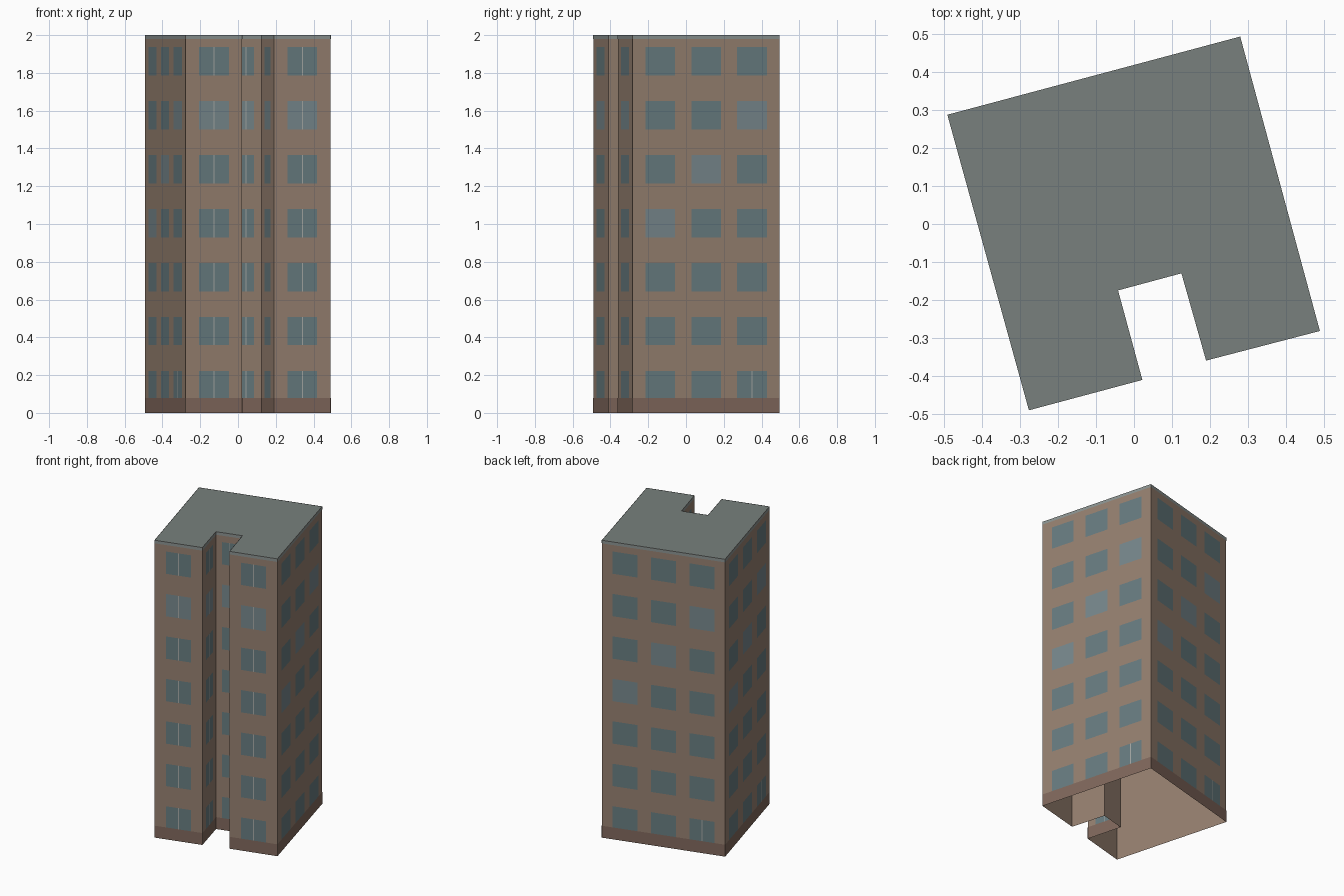
import bpy
from mathutils import Vector

if "Cube" in bpy.data.objects:
    bpy.data.objects.remove(bpy.data.objects["Cube"])

HEIGHT, FLOORS, GAP = 2.0, 7, 0.0015
# Footprint, counter-clockwise from the front left corner
PLAN = [Vector(p) for p in [(-0.277, -0.491), (0.022, -0.411), (-0.042, -0.175), (0.125, -0.13),
                            (0.19, -0.36), (0.49, -0.282), (0.28, 0.494), (-0.492, 0.288)]]
WALLS = list(zip(PLAN, PLAN[1:] + PLAN[:1]))


def make(name, quads, color):
    """One mesh object from a list of faces given as corner points."""
    verts, faces, index = [], [], {}
    for quad in quads:
        face = []
        for p in quad:
            key = tuple(round(c, 5) for c in p)
            if key not in index:
                index[key] = len(verts)
                verts.append(key)
            face.append(index[key])
        faces.append(face)
    mesh = bpy.data.meshes.new(name)
    mesh.from_pydata(verts, [], faces)
    mesh.update()
    mat = bpy.data.materials.new(name + "_colour")
    mat.diffuse_color = (*color, 1)
    mat.use_nodes = True
    mat.node_tree.nodes["Principled BSDF"].inputs["Base Color"].default_value = mat.diffuse_color
    mesh.materials.append(mat)
    obj = bpy.data.objects.new(name, mesh)
    bpy.context.collection.objects.link(obj)


def panel(wall, u0, u1, z0, z1, gap=GAP):
    """Rectangle lying on a wall; u runs 0..1 along the wall."""
    a, b = wall
    d = b - a
    out = Vector((d.y, -d.x)).normalized() * gap
    p, q = a + d * u0 + out, a + d * u1 + out
    return [(p.x, p.y, z0), (q.x, q.y, z0), (q.x, q.y, z1), (p.x, p.y, z1)]


# Windows: three per floor on the long walls, one divided window on the short ones
glass, light_glass, mullions = [], [], []
for wall in WALLS:
    length = (wall[1] - wall[0]).length
    wide = length > 0.5
    centres, half = ((0.187, 0.5, 0.813), 0.101) if wide else ((0.5,), 0.262)
    bar = 0.0025 / length
    for floor in range(FLOORS):
        z0 = 0.0725 + floor * HEIGHT / FLOORS
        z1 = z0 + 0.15
        z0 = max(z0, 0.08)
        for col, u in enumerate(centres):
            pale = floor - col == 3 if wide else floor == 5
            target = light_glass if pale else glass
            if not wide or (floor == 0 and col == 2):
                target.append(panel(wall, u - half, u - bar, z0, z1))
                target.append(panel(wall, u + bar, u + half, z0, z1))
                mullions.append(panel(wall, u - bar, u + bar, z0, z1))
            else:
                target.append(panel(wall, u - half, u + half, z0, z1))

# Wall shell, open underneath
make("walls", [panel(w, 0, 1, 0, HEIGHT, 0) for w in WALLS], (0.305, 0.216, 0.162))
# Flat roof
make("roof", [[(p.x, p.y, HEIGHT) for p in PLAN]], (0.188, 0.216, 0.205))
# Darker band at the foot and pale band at the roof edge
make("plinth", [panel(w, 0, 1, 0, 0.08) for w in WALLS], (0.216, 0.138, 0.107))
make("roof_trim", [panel(w, 0, 1, 1.98, HEIGHT) for w in WALLS], (0.26, 0.29, 0.28))
# Glazing
make("windows", glass, (0.138, 0.202, 0.216))
make("pale_windows", light_glass, (0.185, 0.245, 0.265))
make("window_bars", mullions, (0.38, 0.4, 0.38))
